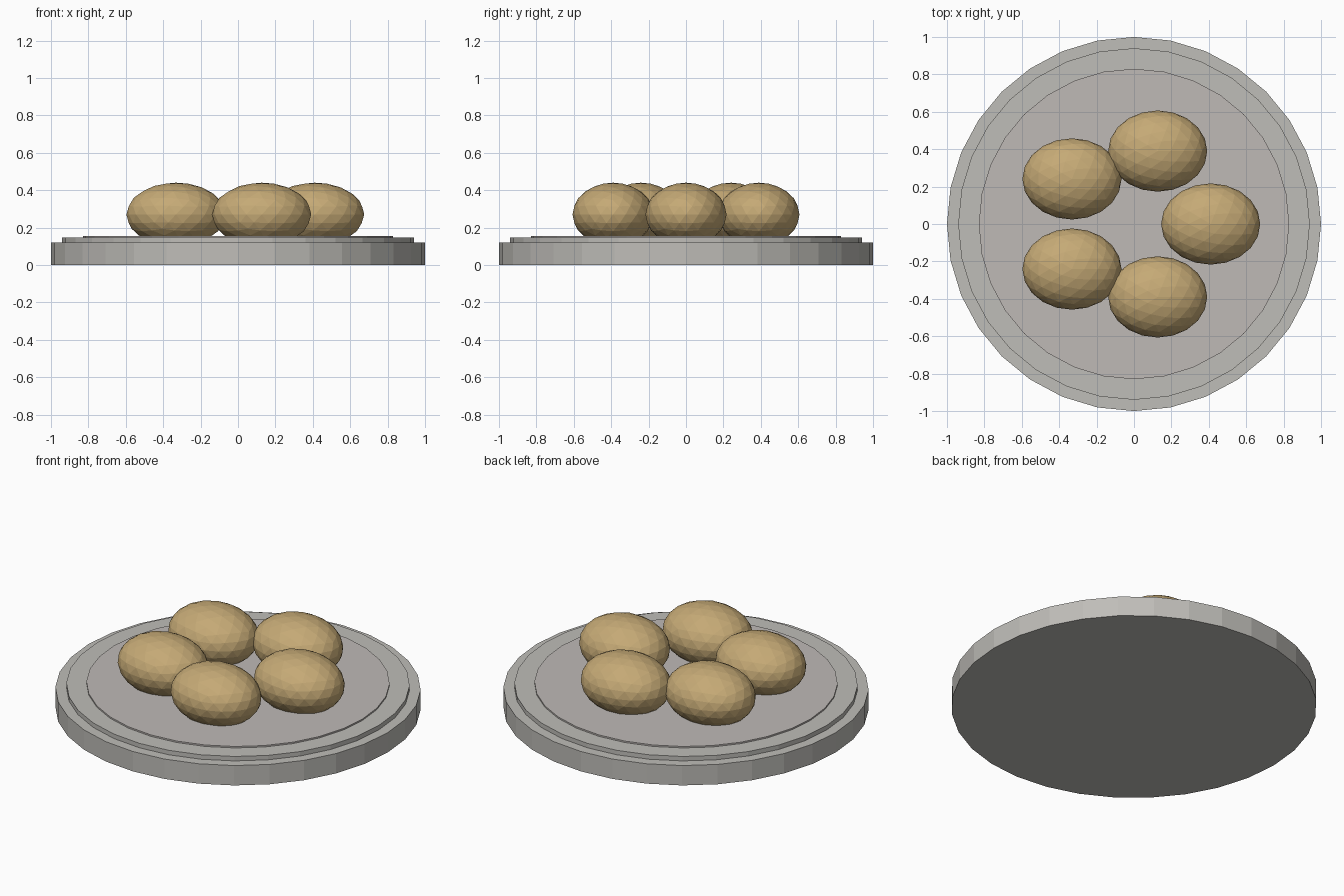
import bpy, math

if "Cube" in bpy.data.objects:
    bpy.data.objects.remove(bpy.data.objects["Cube"])


def material(name, rgb):
    m = bpy.data.materials.new(name)
    m.diffuse_color = (*rgb, 1)
    m.use_nodes = True
    m.node_tree.nodes["Principled BSDF"].inputs["Base Color"].default_value = m.diffuse_color
    return m


stone = material("warm grey", (0.52, 0.51, 0.48))
inner = material("pale inner grey", (0.52, 0.49, 0.47))
tan = material("tan", (0.56, 0.40, 0.18))


# Stepped plate: three stacked 32-sided discs
def disc(name, radius, z0, z1, mat):
    bpy.ops.mesh.primitive_cylinder_add(vertices=32, radius=radius, depth=z1 - z0,
                                        location=(0, 0, (z0 + z1) / 2))
    ob = bpy.context.object
    ob.name = name
    ob.data.materials.append(mat)


disc("plate_base", 1.0, 0.0, 0.12, stone)
disc("plate_rim", 0.94, 0.11, 0.147, stone)
disc("plate_centre", 0.83, 0.14, 0.156, inner)

# Ring of five faceted oval rolls, all lying along x
for i in range(5):
    a = math.tau * i / 5
    bpy.ops.mesh.primitive_ico_sphere_add(
        subdivisions=3, radius=1,
        location=(0.41 * math.cos(a), 0.41 * math.sin(a), 0.27))
    roll = bpy.context.object
    roll.name = f"roll_{i + 1}"
    roll.scale = (0.265, 0.217, 0.17)
    roll.data.materials.append(tan)
